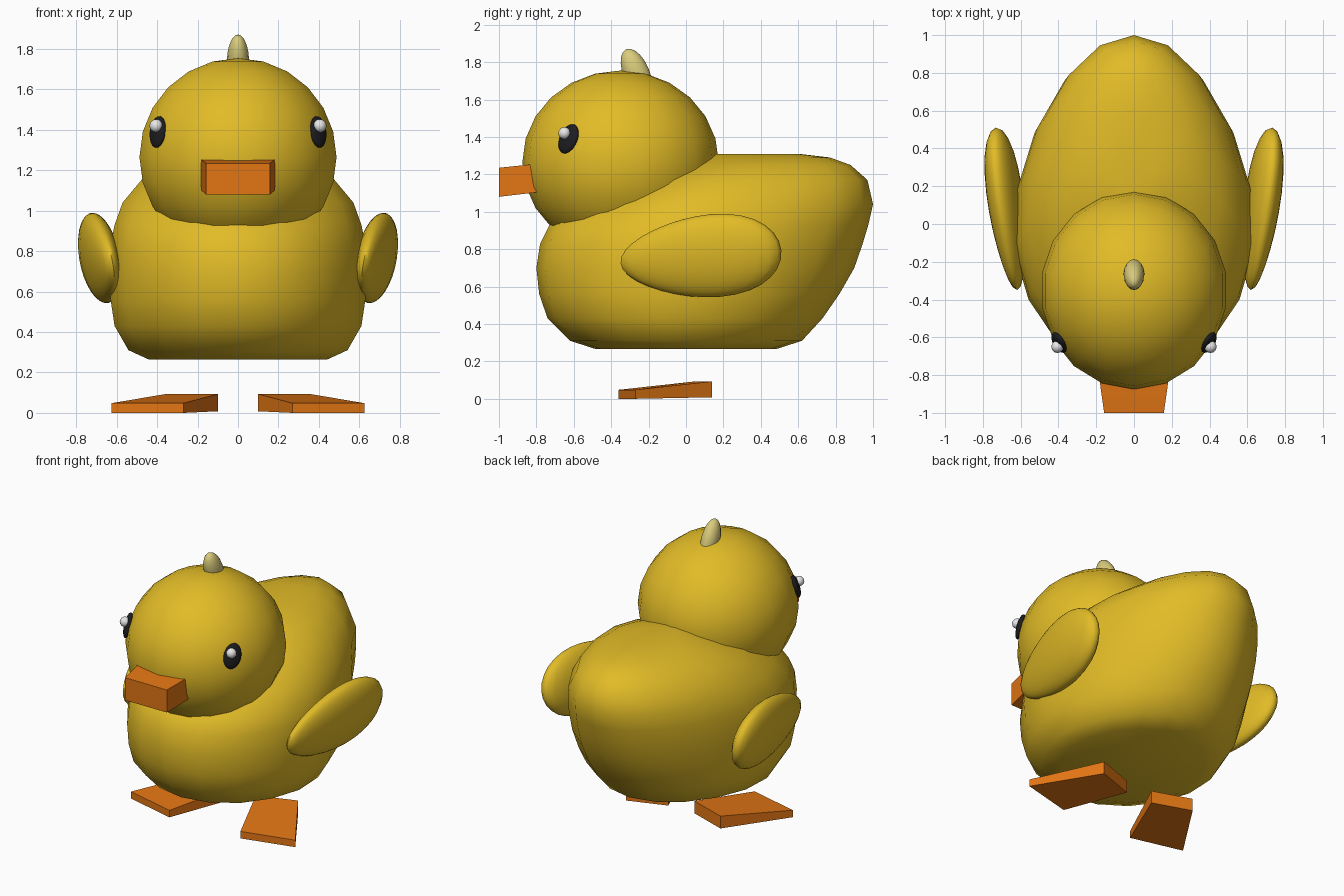
import bpy, bmesh, math
from mathutils import Matrix, Vector, Euler

cube = bpy.data.objects.get("Cube")
if cube:
    bpy.data.objects.remove(cube, do_unlink=True)


def material(name, rgb):
    m = bpy.data.materials.new(name)
    m.use_nodes = True
    m.diffuse_color = (*rgb, 1)
    bsdf = next(n for n in m.node_tree.nodes if n.type == 'BSDF_PRINCIPLED')
    bsdf.inputs["Base Color"].default_value = (*rgb, 1)
    bsdf.inputs["Roughness"].default_value = 0.6
    return m


YELLOW = material("duckling yellow", (0.76, 0.50, 0.02))
ORANGE = material("beak orange", (0.76, 0.18, 0.007))
CREAM = material("tuft cream", (0.70, 0.60, 0.20))
BLACK = material("eye black", (0.012, 0.012, 0.014))
WHITE = material("eye white", (0.8, 0.8, 0.8))


def finish(name, bm, mat, mirror=False, angle=60):
    """Turn a bmesh into a shaded object, mirrored across x if asked."""
    bmesh.ops.recalc_face_normals(bm, faces=bm.faces)
    mesh = bpy.data.meshes.new(name)
    bm.to_mesh(mesh)
    bm.free()
    mesh.materials.append(mat)
    ob = bpy.data.objects.new(name, mesh)
    bpy.context.collection.objects.link(ob)
    bpy.ops.object.select_all(action='DESELECT')
    ob.select_set(True)
    bpy.context.view_layer.objects.active = ob
    bpy.ops.object.shade_smooth_by_angle(angle=math.radians(angle))
    if mirror:
        ob.modifiers.new("Mirror", 'MIRROR').use_mirror_merge = False
    return ob


def ellipsoid(name, mat, centre, radii, rot=Matrix(), segs=18, rings=12, egg=0, mirror=False):
    """Ellipsoid in world space; egg fattens its +y end."""
    bm = bmesh.new()
    bmesh.ops.create_uvsphere(bm, u_segments=segs, v_segments=rings, radius=1)
    for v in bm.verts:
        k = 1 + egg * v.co.y
        v.co.x *= k
        v.co.z *= k
    bm.transform(Matrix.Translation(centre) @ rot @ Matrix.Diagonal((*radii, 1)))
    return finish(name, bm, mat, mirror)


def loft(name, mat, loops, mirror=False, angle=60):
    """Skin a stack of equal-length point loops and cap both ends."""
    bm = bmesh.new()
    rows = [[bm.verts.new(p) for p in loop] for loop in loops]
    n = len(rows[0])
    for a, b in zip(rows, rows[1:]):
        for i in range(n):
            j = (i + 1) % n
            bm.faces.new((a[i], a[j], b[j], b[i]))
    bm.faces.new(rows[0])
    bm.faces.new(rows[-1])
    return finish(name, bm, mat, mirror, angle)


# Body: egg-shaped level rings (height, front y, widest y, back y, half width)
def egg_ring(z, front, mid, back, width, n=18):
    pts = []
    for i in range(n):
        t = 2 * math.pi * i / n
        c, s = math.cos(t), math.sin(t)
        reach = back - mid if c > 0 else mid - front
        pts.append((width * s * (1 - 0.1 * max(c, 0)), mid + reach * c, z))
    return pts


body_rings = [
    (0.265, -0.48, 0, 0.48, 0.45),
    (0.31, -0.62, 0, 0.62, 0.55),
    (0.43, -0.74, 0, 0.73, 0.62),
    (0.56, -0.785, 0, 0.82, 0.64),
    (0.70, -0.80, 0, 0.90, 0.645),
    (0.83, -0.78, 0.02, 0.945, 0.64),
    (0.93, -0.73, 0.05, 0.975, 0.62),
    (1.04, -0.56, 0.10, 1.0, 0.58),
    (1.17, -0.30, 0.20, 0.97, 0.47),
    (1.25, -0.05, 0.30, 0.88, 0.34),
    (1.29, 0.05, 0.35, 0.77, 0.22),
    (1.31, 0.15, 0.35, 0.60, 0.10),
]
loft("body", YELLOW, [egg_ring(*r) for r in body_rings])

# Head and tuft
ellipsoid("head", YELLOW, (0, -0.35, 1.265), (0.495, 0.525, 0.49))
ellipsoid("head_tuft", CREAM, (0, -0.265, 1.74), (0.055, 0.07, 0.14),
          Matrix.Rotation(0.4, 4, 'X'), segs=16, rings=10)

# Wings: flattened eggs leaning out towards the back and top
ellipsoid("wings", YELLOW, (0.675, 0.08, 0.76), (0.088, 0.435, 0.22),
          Euler((0.08, 0.16, -0.12)).to_matrix().to_4x4(),
          segs=24, rings=16, egg=0.2, mirror=True)

# Eyes: thin dark ovals lying on the head, each with a white bead
look = Vector((0.78, -0.57, 0.25)).to_track_quat('Z', 'Y').to_matrix().to_4x4()
ellipsoid("eyes", BLACK, (0.397, -0.628, 1.39), (0.058, 0.083, 0.024),
          look @ Matrix.Rotation(-0.3, 4, 'Z'), mirror=True)
ellipsoid("eye_highlights", WHITE, (0.405, -0.65, 1.42), (0.033, 0.033, 0.033),
          segs=12, rings=8, mirror=True)


# Beak: tapered block sunk into the head
def beak_end(y, half, low, high):
    return [(-half, y, low), (half, y, low), (half, y, high), (-half, y, high)]


loft("beak", ORANGE, [beak_end(-1.0, 0.158, 1.08, 1.235),
                      beak_end(-0.83, 0.182, 1.10, 1.253),
                      beak_end(-0.70, 0.182, 1.115, 1.26)], angle=30)

# Feet: splayed wedges, thicker at the heel
foot_plan = [(0.10, 0.05), (0.27, -0.36), (0.625, -0.27), (0.36, 0.14)]
sole = [(x, y, 0.0 if y < 0 else 0.008) for x, y in foot_plan]
top = [(x, y, 0.048 if y < 0 else 0.093) for x, y in foot_plan]
loft("feet", ORANGE, [sole, top], mirror=True, angle=30)
